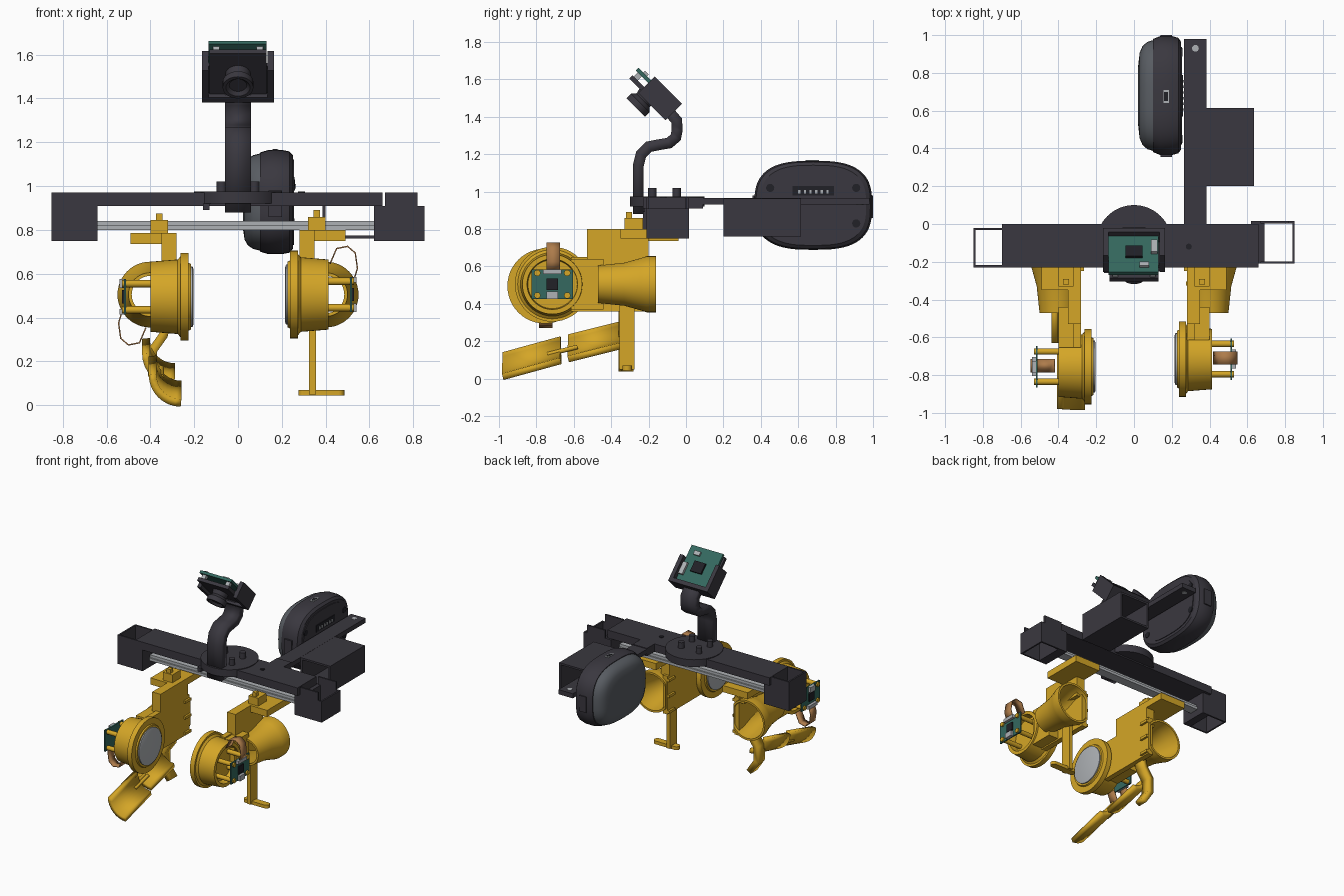
import bpy, bmesh, math
from mathutils import Vector, Matrix

cube = bpy.data.objects.get("Cube")
if cube:
    bpy.data.objects.remove(cube, do_unlink=True)


def material(name, red, green, blue):
    mat = bpy.data.materials.new(name)
    mat.use_nodes = True
    mat.diffuse_color = (red, green, blue, 1)
    shader = next(n for n in mat.node_tree.nodes if n.type == 'BSDF_PRINCIPLED')
    shader.inputs["Base Color"].default_value = mat.diffuse_color
    return mat


charcoal = material("charcoal plastic", .042, .039, .05)
yellow = material("yellow plastic", .66, .38, .02)
metal = material("light grey metal", .42, .44, .46)
slate = material("slate grey cover", .1, .11, .125)
board_green = material("board green", .035, .14, .115)
copper = material("copper ribbon", .42, .2, .07)
black = material("black chip", .015, .015, .02)


def finish(name, bm, mat):
    bmesh.ops.recalc_face_normals(bm, faces=bm.faces)
    mesh = bpy.data.meshes.new(name)
    bm.to_mesh(mesh)
    bm.free()
    mesh.materials.append(mat)
    obj = bpy.data.objects.new(name, mesh)
    bpy.context.collection.objects.link(obj)
    bpy.ops.object.select_all(action='DESELECT')
    obj.select_set(True)
    bpy.context.view_layer.objects.active = obj
    bpy.ops.object.shade_smooth_by_angle()
    return obj


def box(name, xs, ys, zs, mat, matrix=None):
    bm = bmesh.new()
    bmesh.ops.create_cube(bm, size=1)
    for v in bm.verts:
        v.co = [(a + b) / 2 + c * abs(b - a) for (a, b), c in zip((xs, ys, zs), v.co)]
    if matrix:
        bm.transform(matrix)
    return finish(name, bm, mat)


def loft(name, rings, mat, closed=False):
    """Skin a list of equal rings; closed joins the last ring to the first."""
    bm = bmesh.new()
    loops = [[bm.verts.new(p) for p in ring] for ring in rings]
    pairs = list(zip(loops, loops[1:]))
    if closed:
        pairs.append((loops[-1], loops[0]))
    else:
        bm.faces.new(loops[0])
        bm.faces.new(loops[-1])
    count = len(loops[0])
    for low, high in pairs:
        for i in range(count):
            j = (i + 1) % count
            bm.faces.new((low[i], low[j], high[j], high[i]))
    return finish(name, bm, mat)


def turned(name, origin, axis, profile, mat, closed=False, sides=48):
    """Revolve (distance, radius) pairs about an axis."""
    turn = Vector(axis).to_track_quat('Z', 'Y')
    angles = [math.tau * i / sides for i in range(sides)]
    rings = [[Vector(origin) + turn @ Vector((r * math.cos(a), r * math.sin(a), t))
              for a in angles] for t, r in profile]
    return loft(name, rings, mat, closed)


def rod(name, start, end, radius, mat, sides=16):
    axis = Vector(end) - Vector(start)
    return turned(name, start, axis, [(0, radius), (axis.length, radius)], mat, sides=sides)


def sheet(name, points, sweep, thickness, mat):
    """Sweep an open path sideways and thicken it."""
    bm = bmesh.new()
    edge = [(bm.verts.new(p), bm.verts.new(Vector(p) + Vector(sweep))) for p in points]
    for (a, b), (c, d) in zip(edge, edge[1:]):
        bm.faces.new((a, b, d, c))
    obj = finish(name, bm, mat)
    solid = obj.modifiers.new("thickness", 'SOLIDIFY')
    solid.thickness = thickness
    solid.offset = 0
    solid.use_even_offset = True
    return obj


# Cross bar with a round turntable, rail and open end boxes
bar_y = (-.23, 0)
box("cross_bar", (-.7, .66), bar_y, (.91, .97), charcoal)
box("slide_rail", (-.66, .64), (-.15, -.08), (.8, .82), metal)
box("slide_rail_top", (-.66, .64), (-.14, -.09), (.82, .84), metal)
rod("turntable", (0, -.1, .92), (0, -.1, .975), .2, charcoal, sides=64)
for x in (-.075, .075):
    for y in (-.18, -.05):
        rod("turntable_screw", (x, y, .96), (x, y, 1.02), .022, charcoal)
rod("bar_screw", (.29, -.12, .96), (.29, -.12, .975), .016, black)
box("bar_catch", (-.16, -.13), (-.26, -.22), (.89, .92), charcoal)


def end_box(name, outer, inner, block, ys, zs):
    side = math.copysign(.012, inner - outer)
    box(name + "_outer_wall", (outer, outer + side), ys, zs, charcoal)
    box(name + "_inner_block", (block, inner), ys, zs, charcoal)
    box(name + "_front_wall", (outer, inner), (ys[0], ys[0] + .012), zs, charcoal)
    box(name + "_back_wall", (outer, inner), (ys[1] - .012, ys[1]), zs, charcoal)


end_box("right_end_box", -.85, -.64, -.7, (-.23, -.02), (.75, .97))
end_box("left_end_box", .85, .62, .69, (-.21, .015), (.75, .91))
for y in (-.21, .003):
    box("left_end_tab", (.67, .82), (y, y + .012), (.9, .97), charcoal)

# Rear arm carrying an open sleeve
box("rear_arm", (.265, .385), (-.02, .98), (.93, .965), charcoal)
box("rear_arm_root", (.265, .385), (-.02, .09), (.91, .97), charcoal)
rod("rear_arm_hole", (.325, .93, .928), (.325, .93, .967), .018, metal)
sleeve_y = (.2, .615)
for z in (.76, .95):
    box("sleeve_plate", (.385, .635), sleeve_y, (z, z + .014), charcoal)
for x in (.385, .62):
    box("sleeve_side", (x, x + .015), sleeve_y, (.76, .96), charcoal)


# Rounded pod beside the arm
def pod_ring(x, scale, sides=64):
    ring = []
    for i in range(sides):
        c, s = math.cos(math.tau * i / sides), math.sin(math.tau * i / sides)
        ring.append((x, .68 + .315 * scale * math.copysign(abs(c) ** .7, c),
                     .927 + .238 * scale * math.copysign(abs(s) ** .7, s)))
    return ring


loft("pod_shell", [pod_ring(x, k) for x, k in
                   ((.25, .9), (.235, .97), (.2, 1), (.14, 1), (.1, .95))], charcoal)
loft("pod_cover", [pod_ring(x, k) for x, k in
                   ((.1, .93), (.07, .9), (.045, .83), (.03, .72), (.022, .5))], slate)
loft("pod_back_panel", [pod_ring(x, .82) for x in (.245, .255)], charcoal)
box("pod_socket", (.25, .26), (.57, .79), (.98, 1.03), black)
for i in range(6):
    y = .6 + i * .03
    box("socket_pin", (.255, .264), (y, y + .012), (.99, 1.01), metal)
for y in (.45, .91):
    for z in (.83, 1.02):
        rod("pod_screw", (.24, y, z), (.258, y, z), .022, black)
for y in (.355, .98):
    box("pod_lug", (.14, .2), (y, y + .02), (.86, .98), charcoal)
box("pod_port", (.155, .185), (.64, .71), (1.15, 1.168), metal)
box("pod_port_slot", (.16, .18), (.65, .7), (1.16, 1.17), black)

# Curved stem rising to the camera
stem = [(-.255, .88), (-.255, 1.14), (-.24, 1.2), (-.2, 1.24), (-.15, 1.25), (-.09, 1.26),
        (-.055, 1.29), (-.047, 1.33), (-.05, 1.38), (-.11, 1.45)]
sheet("camera_stem", [(-.06, y, z) for y, z in stem], (.12, 0, 0), .058, charcoal)

# Tilted camera: local y runs down the board, local z points out of its back
tilt = Matrix.Rotation(-math.pi / 4, 4, 'X')
for x in (-.165, .135):
    box("holder_side", (x, x + .03), (-1.26, -1.06), (.9, 1.025), charcoal, tilt)
box("holder_base", (-.165, .165), (-1.085, -1.055), (.9, 1.025), charcoal, tilt)
box("holder_plate", (-.14, .14), (-1.26, -1.06), (.93, .95), charcoal, tilt)
box("camera_front", (-.13, .13), (-1.35, -1.09), (.92, .945), charcoal, tilt)
box("camera_board", (-.135, .13), (-1.355, -1.08), (.975, .995), board_green, tilt)
box("camera_chip", (-.045, .045), (-1.25, -1.17), (.99, 1.01), black, tilt)
box("camera_socket", (.09, .125), (-1.22, -1.13), (.99, 1.015), metal, tilt)
box("camera_plug", (.03, .08), (-1.32, -1.29), (.99, 1.01), metal, tilt)
for x in (-.1, .1):
    box("board_spacer", (x - .015, x + .015), (-1.34, -1.31), (.94, .98), metal, tilt)
turned("camera_lens", tilt @ Vector((0, -1.215, .93)), (0, -1, -1),
       [(0, .06), (.04, .05), (.06, .07), (.095, .07), (.095, .055), (.08, .04)], charcoal)


# Mirrored eye units hanging from the rail
def eye_unit(label, side, shift, cy, cz, drop):
    def part(name, xs, ys, zs, mat=yellow):
        box(label + name, [side * x for x in xs], ys, zs, mat)

    centre = (side * shift, cy, cz)
    out = (side, 0, 0)
    turned(label + "eye_cup", centre, out,
           [(.215, .15), (.225, .155), (.225, .2), (.262, .2), (.262, .185), (.275, .17),
            (.4, .16), (.4, .135), (.35, .13)], yellow)
    turned(label + "eye_disc", centre, out, [(.203, .125), (.207, .137), (.22, .137)], metal)

    # Hanger, clamp and side panel
    top = .8 - drop
    part("hanger_plate", (.28, .49), (-.35, -.04), (top - .05, top))
    part("hanger_column", (.28, .35), (-.53, -.2), (.6, top))
    part("clamp", (.32, .4), (-.33, -.23), (top - .01, top + .06))
    part("clamp_post", (.345, .375), (-.32, -.29), (top, top + .09))
    part("side_panel", (.28, .32), (cy + .1, -.18), (.36, .65))
    part("neck_block", (.28, .4), (cy + .1, -.44), (.37, .64))
    for z in (.38, .5, .62):
        part("panel_rib", (.265, .29), (-.25, -.18), (z - .01, z + .01))

    # Flared horn open to the back
    horn = turned(label + "horn", (side * .4, -.16, .505), (0, -1, 0),
                  [(0, .15), (.05, .15), (.08, .14), (.17, .115), (.31, .1),
                   (.31, .085), (.17, .1), (.08, .125), (0, .135)], yellow, closed=True)
    for v in horn.data.vertices:
        v.co.x = side * max(.285, side * v.co.x)

    # Circuit board on four posts, with chip, sockets and ribbon
    face = .52
    part("eye_board", (face - .01, face), (cy - .11, cy + .11), (cz - .08, cz + .08), board_green)
    for y in (cy - .08, cy + .08):
        for z in (cz - .06, cz + .06):
            rod(label + "board_post", (side * .34, y, z), (side * .53, y, z), .017, yellow)
    part("eye_chip", (face, face + .01), (cy - .03, cy + .03), (cz - .03, cz + .03), black)
    way = -1 if drop else 1
    part("ribbon_socket", (face, face + .02), (cy - .05, cy + .05),
         (cz + way * .055, cz + way * .08), metal)
    part("data_socket", (face, face + .02), (cy - .03, cy + .03),
         (cz - way * .08, cz - way * .04), metal)
    bend = [(.53, .07), (.545, .12), (.535, .19), (.5, .22), (.45, .21), (.42, .14)]
    sheet(label + "ribbon", [(side * x, cy - .03, cz + way * z) for x, z in bend],
          (0, .07, 0), .006, copper)


eye_unit("left_", 1, .012, -.715, .505, 0)
eye_unit("right_", -1, 0, -.755, .495, .015)

# Left leg with a cross foot
box("left_leg", (.325, .355), (-.355, -.275), (.05, .4), yellow)
box("left_foot", (.3, .46), (-.34, -.29), (.045, .07), yellow)
for x in (.3, .46):
    rod("left_foot_end", (x, -.315, .045), (x, -.315, .07), .025, yellow)

# Right leg with two hollow pads joined by a link
leg = [(-.32, .4), (-.34, .32), (-.39, .25), (-.39, .14), (-.33, .05)]
sheet("right_leg", [(x, -.36, z) for x, z in leg], (0, .08, 0), .04, yellow)
for name, x, y, z, sweep in (("front_pad", -.26, -.98, .14, (0, .31, .085)),
                             ("rear_pad", -.29, -.63, .235, (0, .28, .07))):
    arc = [math.pi * (1 + i / 16) for i in range(9)]
    sheet(name, [(x + .13 * math.cos(a), y, z + .13 * math.sin(a)) for a in arc],
          sweep, .035, yellow)
for x in (-.38, -.35):
    rod("pad_link", (x, -.74, .13), (x, -.58, .17), .012, yellow)
